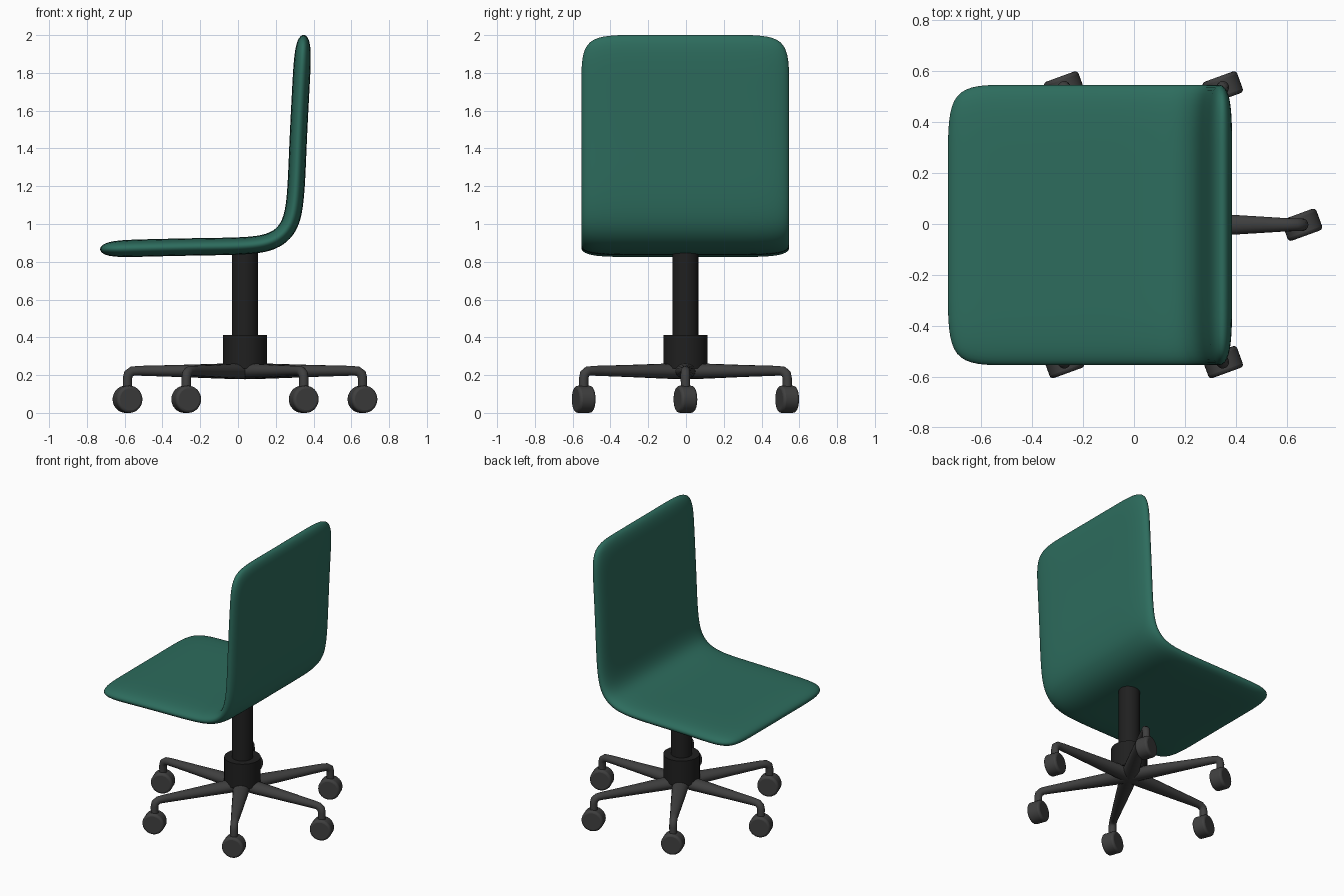
import bpy, bmesh
from math import pi, cos, sin, radians

if "Cube" in bpy.data.objects:
    bpy.data.objects.remove(bpy.data.objects["Cube"])

CX, CY = 0.037, -0.003   # axis of the column and base


def material(name, rgb):
    m = bpy.data.materials.new(name)
    m.diffuse_color = (*rgb, 1)
    m.use_nodes = True
    m.node_tree.nodes["Principled BSDF"].inputs["Base Color"].default_value = m.diffuse_color
    return m


GREEN = material("green_shell", (0.026, 0.15, 0.11))
BLACK = material("black_column", (0.014, 0.014, 0.014))
DARK = material("dark_grey", (0.05, 0.05, 0.05))


def finish(ob, mat, angle=40):
    ob.data.materials.append(mat)
    bpy.ops.object.select_all(action='DESELECT')
    ob.select_set(True)
    bpy.context.view_layer.objects.active = ob
    bpy.ops.object.shade_smooth_by_angle(angle=radians(angle))
    return ob


def from_bmesh(name, bm):
    bmesh.ops.recalc_face_normals(bm, faces=bm.faces)
    me = bpy.data.meshes.new(name)
    bm.to_mesh(me)
    bm.free()
    ob = bpy.data.objects.new(name, me)
    bpy.context.collection.objects.link(ob)
    return ob


def loft(name, rings):
    bm = bmesh.new()
    loops = [[bm.verts.new(p) for p in r] for r in rings]
    n = len(loops[0])
    for a, b in zip(loops, loops[1:]):
        for i in range(n):
            j = (i + 1) % n
            bm.faces.new((a[i], a[j], b[j], b[i]))
    bm.faces.new(loops[0])
    bm.faces.new(loops[-1])
    return from_bmesh(name, bm)


def cylinder(name, r, z0, z1, mat, bevel=0.0):
    bpy.ops.mesh.primitive_cylinder_add(vertices=32, radius=r, depth=z1 - z0,
                                        location=(CX, CY, (z0 + z1) / 2))
    ob = bpy.context.object
    ob.name = name
    return finish(ob, mat)


# One-piece seat and back: side profile swept across y, thickened and subdivided
profile = [(-0.74, 0.866), (-0.5, 0.873), (-0.2, 0.88), (0.05, 0.882),
           (0.19, 0.903), (0.278, 0.98), (0.307, 1.13), (0.316, 1.4),
           (0.334, 1.75), (0.349, 2.012)]
columns = [-0.562, -0.27, 0.27, 0.562]
bm = bmesh.new()
grid = [[bm.verts.new((x, y - 0.004, z)) for y in columns] for x, z in profile]
for a, b in zip(grid, grid[1:]):
    for i in range(3):
        bm.faces.new((a[i], a[i + 1], b[i + 1], b[i]))
shell = from_bmesh("seat_shell", bm)
sol = shell.modifiers.new("thickness", 'SOLIDIFY')
sol.thickness = 0.092
sol.offset = 0
sol.use_even_offset = True
sub = shell.modifiers.new("smooth", 'SUBSURF')
sub.levels = sub.render_levels = 3
shell.data.materials.append(GREEN)
for p in shell.data.polygons:
    p.use_smooth = True

# Column and hub collar
cylinder("column", 0.068, 0.2, 0.86, BLACK)
cylinder("hub_collar", 0.117, 0.235, 0.412, BLACK)

# Leg path: radius, height, tilt of section, half width, half height
path = [(0.0, 0.222, 0, 0.056, 0.044), (0.12, 0.221, 0, 0.052, 0.040),
        (0.35, 0.222, 0, 0.039, 0.032), (0.56, 0.223, 0, 0.026, 0.026),
        (0.595, 0.221, 25, 0.025, 0.026), (0.616, 0.207, 60, 0.025, 0.026),
        (0.622, 0.185, 90, 0.025, 0.025), (0.622, 0.09, 90, 0.024, 0.024)]
N = 16
for k in range(6):
    ang = k * pi / 3
    # Tapered leg bending down into the caster stem
    rings = []
    for r, z, tilt, w, h in path:
        t = radians(tilt)
        ring = []
        for i in range(N):
            u = 2 * pi * i / N
            ring.append((r + h * sin(u) * sin(t), w * cos(u), z + h * sin(u) * cos(t)))
        rings.append(ring)
    leg = finish(loft(f"base_leg_{k + 1}", rings), DARK, 50)
    leg.location = (CX, CY, 0)
    leg.rotation_euler.z = ang

    # Caster wheel, all turned the same way
    bpy.ops.mesh.primitive_cylinder_add(
        vertices=32, radius=0.072, depth=0.09,
        location=(CX + 0.622 * cos(ang), CY + 0.622 * sin(ang), 0.072),
        rotation=(pi / 2, 0, radians(20)))
    wheel = bpy.context.object
    wheel.name = f"caster_wheel_{k + 1}"
    bev = wheel.modifiers.new("rounded_rim", 'BEVEL')
    bev.width = 0.014
    bev.segments = 3
    bev.limit_method = 'ANGLE'
    finish(wheel, DARK)
